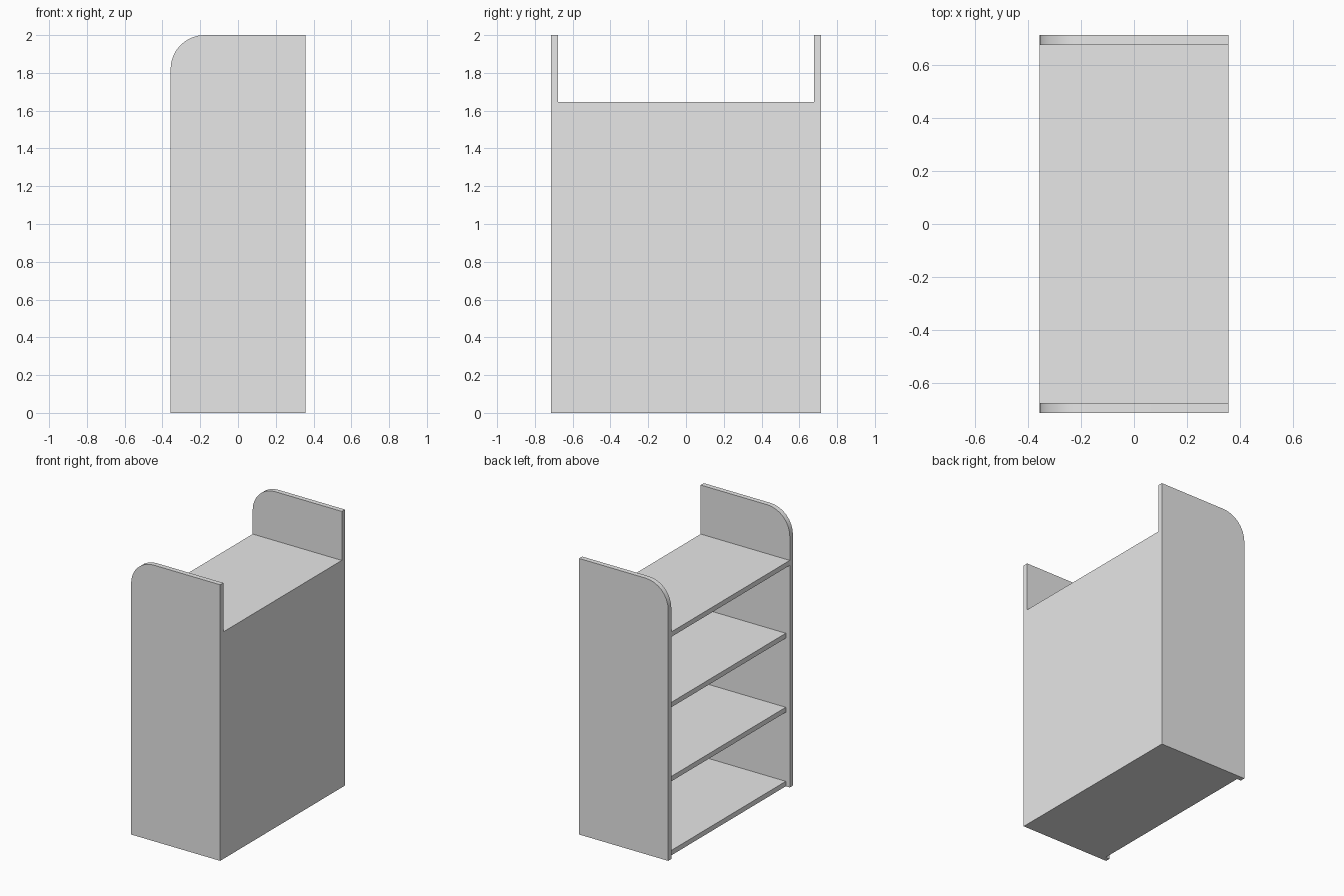
import bpy
import bmesh
import math

old = bpy.data.objects.get("Cube")
if old:
    bpy.data.objects.remove(old, do_unlink=True)

HALF_X, HALF_Y, HEIGHT = 0.357, 0.714, 2.0
BOARD = 0.036          # board thickness
TOP_SHELF = 1.645      # upper surface of the top shelf
RADIUS = 0.18          # rounded corner of the side panels
INNER_Y = HALF_Y - BOARD

grey = bpy.data.materials.new("light_grey")
grey.use_nodes = True
colour = (0.8, 0.8, 0.8, 1.0)
grey.diffuse_color = colour
grey.node_tree.nodes["Principled BSDF"].inputs["Base Color"].default_value = colour


def add_object(name, bm):
    bmesh.ops.recalc_face_normals(bm, faces=bm.faces)
    mesh = bpy.data.meshes.new(name)
    bm.to_mesh(mesh)
    bm.free()
    mesh.materials.append(grey)
    obj = bpy.data.objects.new(name, mesh)
    bpy.context.collection.objects.link(obj)
    return obj


def board(name, x0, x1, z0, z1):
    """Flat board spanning the gap between the side panels."""
    bm = bmesh.new()
    bmesh.ops.create_cube(bm, size=1)
    bmesh.ops.scale(bm, vec=(x1 - x0, 2 * INNER_Y, z1 - z0), verts=bm.verts)
    bmesh.ops.translate(bm, vec=((x0 + x1) / 2, 0, (z0 + z1) / 2), verts=bm.verts)
    return add_object(name, bm)


def side_panel(name, y):
    """Upright panel with one rounded upper corner on the open side."""
    outline = [(-HALF_X, 0), (HALF_X, 0), (HALF_X, HEIGHT)]
    steps = 8
    for i in range(steps + 1):
        a = math.pi / 2 * (1 + i / steps)
        outline.append((-HALF_X + RADIUS + RADIUS * math.cos(a),
                        HEIGHT - RADIUS + RADIUS * math.sin(a)))
    bm = bmesh.new()
    face = bm.faces.new([bm.verts.new((x, y, z)) for x, z in outline])
    result = bmesh.ops.extrude_face_region(bm, geom=[face])
    moved = [v for v in result["geom"] if isinstance(v, bmesh.types.BMVert)]
    bmesh.ops.translate(bm, vec=(0, BOARD, 0), verts=moved)
    obj = add_object(name, bm)
    bpy.ops.object.select_all(action="DESELECT")
    obj.select_set(True)
    bpy.context.view_layer.objects.active = obj
    bpy.ops.object.shade_smooth_by_angle(angle=math.radians(30))


# Side panels
side_panel("near_side_panel", -HALF_Y)
side_panel("far_side_panel", INNER_Y)

# Closed back, tucked under the top shelf
board("back_panel", HALF_X - BOARD, HALF_X, 0, TOP_SHELF - BOARD)

# Top shelf reaches both edges; the lower shelves are set back
board("top_shelf", -HALF_X, HALF_X, TOP_SHELF - BOARD, TOP_SHELF)
spacing = (TOP_SHELF - BOARD) / 3
for i, name in enumerate(("bottom_shelf", "lower_shelf", "upper_shelf")):
    z = i * spacing
    board(name, -HALF_X + 0.032, HALF_X - BOARD, z, z + BOARD)
